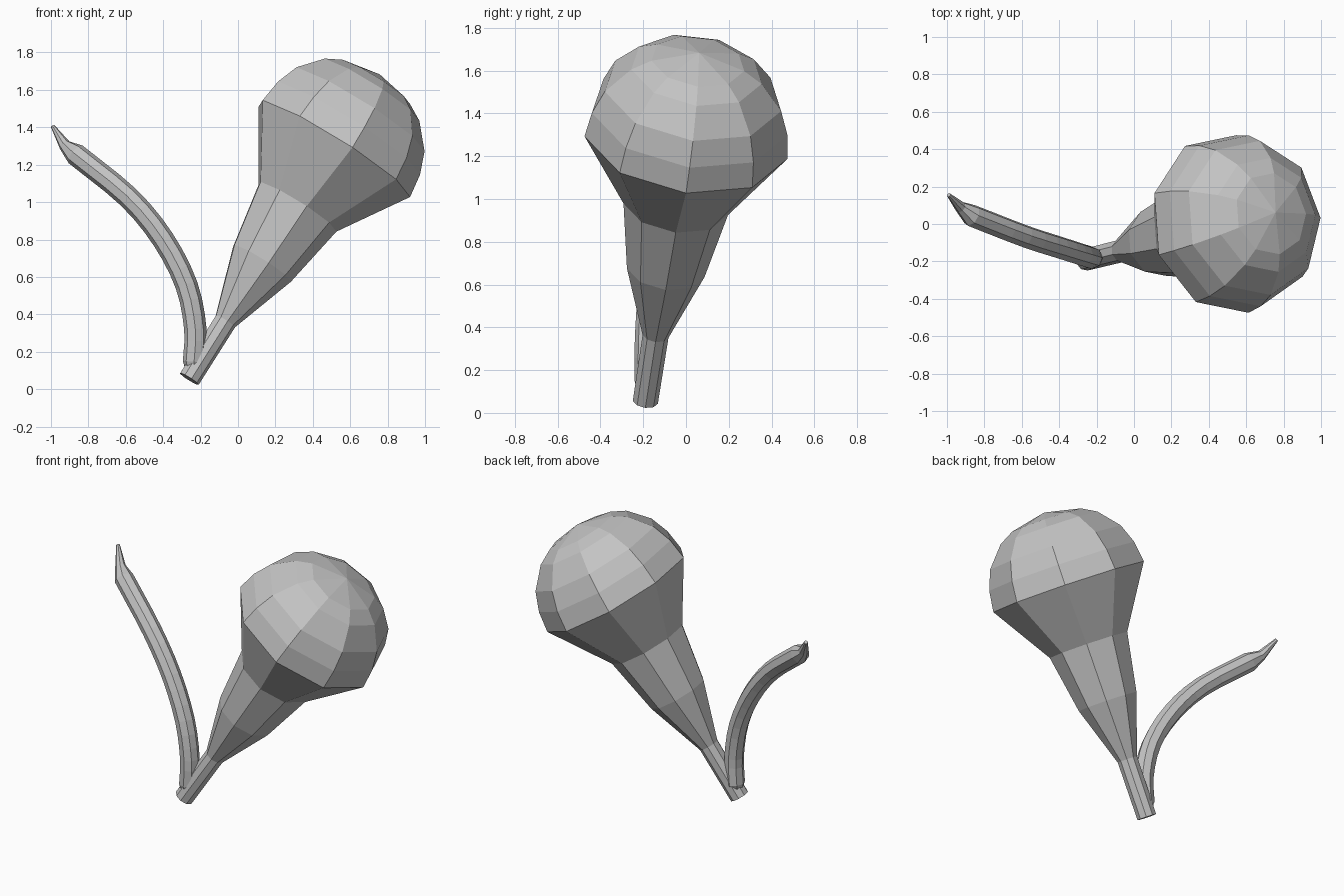
import bpy, bmesh, math
from mathutils import Vector

if "Cube" in bpy.data.objects:
    bpy.data.objects.remove(bpy.data.objects["Cube"])

grey = bpy.data.materials.new("plain_grey")
grey.use_nodes = True
colour = (0.55, 0.55, 0.55, 1)
grey.diffuse_color = colour
grey.node_tree.nodes["Principled BSDF"].inputs["Base Color"].default_value = colour


def loft(name, rings, sides, tip=None):
    """Skin rings given as (centre, u, w, radius); close with a tip point or a cap."""
    bm = bmesh.new()
    loops = []
    for centre, u, w, radius in rings:
        angles = [2 * math.pi * i / sides for i in range(sides)]
        loops.append([bm.verts.new(centre + radius * (u * math.cos(a) + w * math.sin(a)))
                      for a in angles])
    for low, high in zip(loops, loops[1:]):
        for i in range(sides):
            j = (i + 1) % sides
            bm.faces.new((low[i], low[j], high[j], high[i]))
    bm.faces.new(loops[0][::-1])
    if tip is None:
        bm.faces.new(loops[-1])
    else:
        point = bm.verts.new(tip)
        for i in range(sides):
            bm.faces.new((loops[-1][i], loops[-1][(i + 1) % sides], point))
    bmesh.ops.recalc_face_normals(bm, faces=bm.faces)
    mesh = bpy.data.meshes.new(name)
    bm.to_mesh(mesh)
    bm.free()
    mesh.materials.append(grey)
    obj = bpy.data.objects.new(name, mesh)
    bpy.context.collection.objects.link(obj)
    return obj


# Tilted bulb: nine-sided stem, flared cup and dome along one axis
rim_centre = Vector((0.508, 0, 1.285))
axis = Vector((0.526, 0.13, 0.841)).normalized()
across = Vector((0.848, 0, -0.53)).normalized()
side = axis.cross(across)
profile = [(-1.463, 0.06), (-1.096, 0.062), (-0.728, 0.186), (-0.369, 0.25), (0, 0.486),
           (0.13, 0.468), (0.25, 0.422), (0.375, 0.312), (0.425, 0.222)]
loft("bulb", [(rim_centre + axis * s, across, side, r) for s, r in profile], 9,
     rim_centre + axis * 0.474)


# Curved shoot: path points with radius, smoothed between the bends
def spline(a, b, c, d, t):
    return 0.5 * (2 * b + (c - a) * t + (2 * a - 5 * b + 4 * c - d) * t * t
                  + (3 * b - a - 3 * c + d) * t ** 3)


bends = [Vector(p) for p in [(-0.235, -0.18, 0.145), (-0.228, -0.18, 0.32),
                             (-0.275, -0.165, 0.555), (-0.4, -0.125, 0.80),
                             (-0.585, -0.065, 1.025), (-0.868, 0.045, 1.255)]]
ends = [2 * bends[0] - bends[1]] + bends + [2 * bends[-1] - bends[-2]]
path = [(Vector((-0.24, -0.185, 0.08)), 0.035)]
for k in range(len(bends) - 1):
    path += [(spline(*ends[k:k + 4], t / 3), 0.06) for t in range(3)]
path += [(bends[-1], 0.06), (Vector((-0.927, 0.09, 1.305)), 0.032),
         (Vector((-0.99, 0.155, 1.405)), 0.011)]

rings = []
for k, (point, radius) in enumerate(path):
    before, after = path[max(k - 1, 0)][0], path[min(k + 1, len(path) - 1)][0]
    along = (after - before).normalized()
    u = Vector((0, 1, 0)).cross(along).normalized()
    rings.append((point, u, along.cross(u), radius))
loft("shoot", rings, 8)
